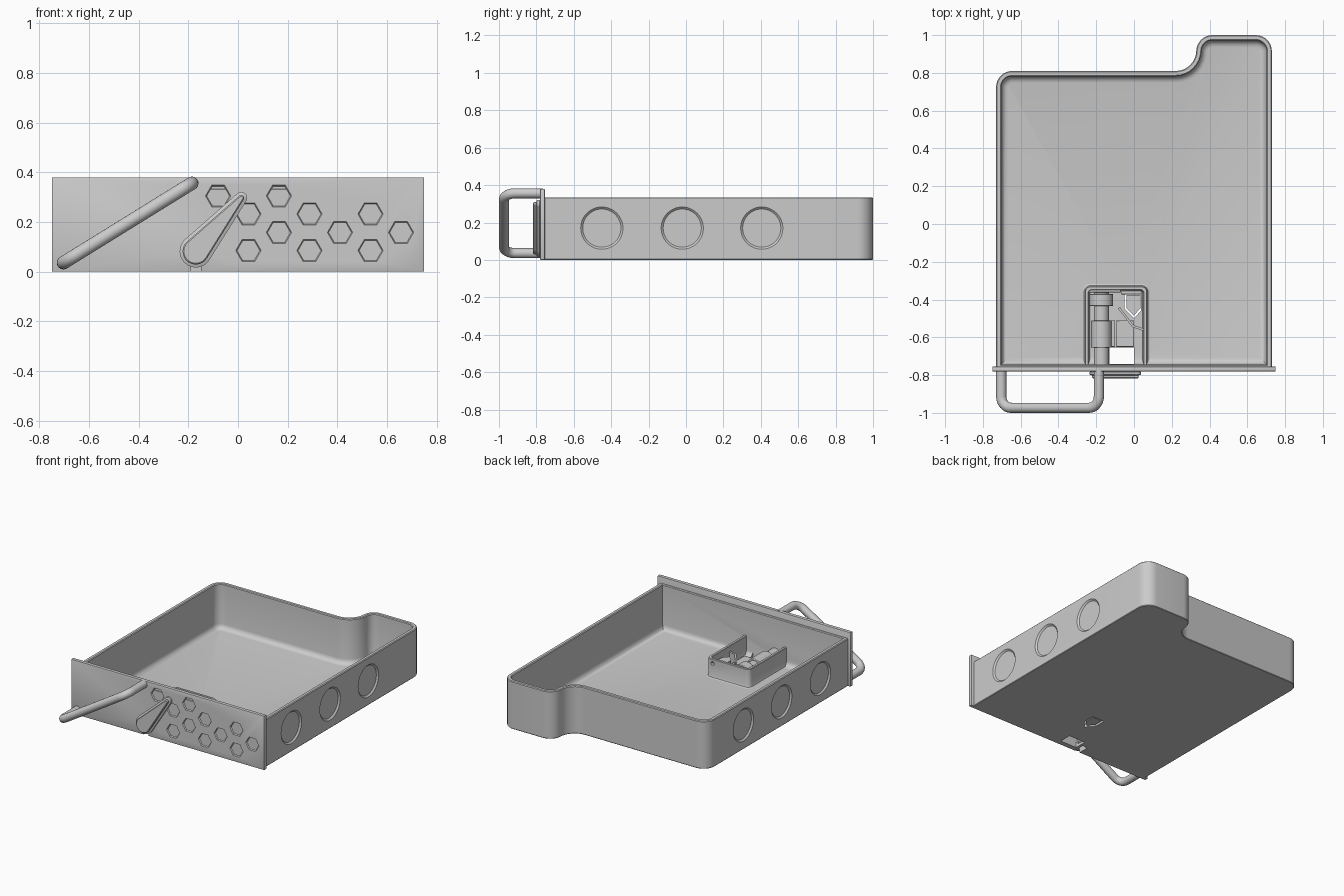
import bpy, bmesh, math
from mathutils import Vector, Matrix

if "Cube" in bpy.data.objects:
    bpy.data.objects.remove(bpy.data.objects["Cube"])


def outline(corners, d=0.0, seg=8):
    """Counter-clockwise corners (x, y, radius), inset by d, with rounded corners."""
    out, n = [], len(corners)
    for i in range(n):
        p0, p, p1 = (Vector(corners[j % n][:2]) for j in (i - 1, i, i + 1))
        r = corners[i][2]
        e0, e1 = (p - p0).normalized(), (p1 - p).normalized()
        n0, n1 = Vector((-e0.y, e0.x)), Vector((-e1.y, e1.x))
        q = p + (n0 + n1) * d / (1 + n0.dot(n1))
        if r == 0:
            out.append(tuple(q))
            continue
        turn = 1 if e0.cross(e1) > 0 else -1
        r -= turn * d
        c = q + (n0 + n1) * turn * r / (1 + n0.dot(n1))
        a0 = math.atan2(*(-turn * n0).yx)
        da = turn * e0.angle(e1)
        for k in range(seg + 1):
            a = a0 + da * k / seg
            out.append((c.x + r * math.cos(a), c.y + r * math.sin(a)))
    return out


def finish(bm, name):
    bmesh.ops.recalc_face_normals(bm, faces=bm.faces[:])
    me = bpy.data.meshes.new(name)
    bm.to_mesh(me)
    bm.free()
    ob = bpy.data.objects.new(name, me)
    bpy.context.collection.objects.link(ob)
    return ob


def loft(name, rings, front=False):
    """Closed solid through rings of (points, level); front=True stacks along y."""
    bm = bmesh.new()
    loops = [[bm.verts.new((a, h, b) if front else (a, b, h)) for a, b in pts]
             for pts, h in rings]
    n = len(loops[0])
    for lo, hi in zip(loops, loops[1:]):
        for i in range(n):
            j = (i + 1) % n
            bm.faces.new((lo[i], lo[j], hi[j], hi[i]))
    bm.faces.new(loops[0][::-1])
    bm.faces.new(loops[-1])
    return finish(bm, name)


def rect(x0, x1, y0, y1):
    return [(x0, y0), (x1, y0), (x1, y1), (x0, y1)]


def box(name, x0, x1, y0, y1, z0, z1, bevel=0.0):
    ob = loft(name, [(rect(x0, x1, y0, y1), z0), (rect(x0, x1, y0, y1), z1)])
    if bevel:
        m = ob.modifiers.new("bevel", 'BEVEL')
        m.width, m.segments = bevel, 2
    return ob


def cones(name, centres, axis, sides, r1, r2, depth):
    """Cylinders or tapered prisms along 'X' or 'Y' as one object."""
    bm = bmesh.new()
    rot = Matrix.Rotation(math.pi / 2, 4, 'Y' if axis == 'X' else 'X')
    for c in centres:
        s = -1 if (axis == 'X' and c[0] < 0) else 1
        flip = Matrix.Diagonal((s, 1, 1, 1))
        # first vertex on the local x axis
        spin = Matrix.Rotation(math.pi / 2, 4, 'Z')
        bmesh.ops.create_cone(bm, cap_ends=True, segments=sides, radius1=r1, radius2=r2,
                              depth=depth, matrix=Matrix.Translation(c) @ flip @ rot @ spin)
    return finish(bm, name)


def apply_cuts(target, *cutters):
    bpy.context.view_layer.objects.active = target
    for c in cutters:
        c.hide_render = True
        m = target.modifiers.new("cut", 'BOOLEAN')
        m.operation, m.object, m.solver = 'DIFFERENCE', c, 'EXACT'
        bpy.ops.object.modifier_apply(modifier=m.name)


# tray with stepped back, rounded rim and floor fillet
TRAY = [(-.73, -.772, 0), (.73, -.772, 0), (.73, 1, .085), (.33, 1, .085),
        (.33, .81, .11), (-.73, .81, .085)]
steps = [(.003, 0), (0, .004), (0, .33), (.005, .335), (.023, .335), (.028, .33), (.028, .055)]
steps += [(.028 + .035 * (1 - math.cos(a)), .055 - .035 * math.sin(a))
          for a in (math.pi / 8 * k for k in range(1, 5))]
tray = loft("tray", [(outline(TRAY, d), z) for d, z in steps])

# front plate
plate = box("front_plate", -.75, .75, -.78, -.755, 0, .38, .003)
bpy.context.view_layer.objects.active = plate
bpy.ops.object.modifier_apply(modifier="bevel")

# round recesses on both sides
discs = cones("side_recess_cutter", [(s * .73, y, .17) for s in (-1, 1) for y in (-.45, -.02, .405)],
              'X', 48, .102, .124, .02)

# hexagon recesses on the plate
HEX = [(-.08, .305), (.165, .305), (.042, .232), (.288, .232), (.534, .232), (.165, .158),
       (.411, .158), (.657, .158), (.042, .085), (.288, .085), (.534, .085)]
hexes = cones("hexagon_cutter", [(x, -.78, z) for x, z in HEX], 'Y', 6, .045, .057, .02)
for v in hexes.data.vertices:  # turn each hexagon so its points face left and right
    cx, cz = min(HEX, key=lambda h: (h[0] - v.co.x) ** 2 + (h[1] - v.co.z) ** 2)
    a = math.atan2(v.co.z - cz, v.co.x - cx)
    r = math.hypot(v.co.x - cx, v.co.z - cz)
    if round(math.degrees(a)) % 60 != 0:
        a += math.pi / 6
    r = .045 if v.co.y > -.78 else .057
    v.co.x, v.co.z = cx + r * math.cos(a), cz + r * math.sin(a)

# latch openings in floor and plate
PIN = [(-.05, -.365, 0), (-.05, -.45, 0), (0, -.5, 0), (.045, -.45, 0), (.045, -.365, 0)]
pin_hole = loft("pin_hole_cutter", [(outline(PIN), -.05), (outline(PIN), .06)])
window = box("window_cutter", -.13, 0, -.742, -.655, -.05, .07)
slot = box("shaft_slot_cutter", -.19, -.15, -.85, -.70, -.05, .08)
apply_cuts(tray, discs, pin_hole, window, slot)
apply_cuts(plate, hexes, slot)

# latch housing: U-shaped wall with a base fillet
U = [(-.26, -.76, 0), (-.24, -.76, 0), (-.24, -.35, .015), (.05, -.35, .015),
     (.05, -.76, 0), (.07, -.76, 0), (.07, -.33, .03), (-.26, -.33, .03)]
housing = loft("latch_housing", [(outline(U, d), z) for d, z in
                                 ((-.013, .01), (-.013, .02), (-.004, .024), (0, .035),
                                  (0, .147), (.003, .15))])
hole = cones("housing_hole_cutter", [(.025, -.34, .12)], 'Y', 24, .013, .013, .08)
apply_cuts(housing, hole)

# locking pin, its spring strip and guides
loft("latch_pin", [(outline(PIN, .011), .004), (outline(PIN, .011), .115)])
STRIP = [(-.075, -.44), (-.002, -.535), (.055, -.555), (.055, -.567), (-.008, -.547), (-.085, -.447)]
loft("spring_strip", [(STRIP, .03), (STRIP, .11)])
box("pin_bridge", -.07, .04, -.372, -.352, .03, .13, .003)
box("latch_block", -.095, 0, -.65, -.51, .015, .06, .004)
box("latch_rib", -.125, -.1, -.65, -.51, .015, .09, .003)

# turning shaft with collar and cam
for name, y0, y1, r in (("latch_shaft", -.785, -.345, .04), ("shaft_collar", -.655, -.51, .054),
                        ("shaft_cam", -.435, -.37, .063)):
    ob = cones(name, [(-.173, (y0 + y1) / 2, .083)], 'Y', 40, r, r, y1 - y0)
    m = ob.modifiers.new("bevel", 'BEVEL')
    m.width, m.segments, m.limit_method = .004, 2, 'ANGLE'
box("shaft_back_bearing", -.24, -.07, -.362, -.345, .015, .14, .003)


# teardrop lever in two layers
def teardrop(inset):
    a_pt, b_pt, ra, rb = Vector((-.17, .082)), Vector((.013, .297)), .065 - inset, .024 - inset
    d = b_pt - a_pt
    a, t = math.atan2(d.y, d.x), math.acos((ra - rb) / d.length)
    pts = []
    for c, r, s, e in ((b_pt, rb, a - t, a + t), (a_pt, ra, a + t, a + 2 * math.pi - t)):
        for k in range(21):
            w = s + (e - s) * k / 20
            pts.append((c.x + r * math.cos(w), c.y + r * math.sin(w)))
    return pts


loft("lever", [(teardrop(i), y) for i, y in
               ((.004, -.78), (0, -.784), (0, -.797), (.012, -.801), (.012, -.812), (.017, -.817))],
     front=True)

# slanted pull handle, swept round tube
A, B = Vector((-.703, 0, .036)), Vector((-.186, 0, .356))
R, along = .06, (B - A).normalized()
path = [A + Vector((0, -.765, 0))]
for base, sgn, order in ((A, 1, range(9)), (B, -1, range(8, -1, -1))):
    for k in order:
        w = math.pi / 2 * k / 8
        path.append(base + along * sgn * R * (1 - math.cos(w))
                    + Vector((0, -.973 + R - R * math.sin(w), 0)))
path.append(B + Vector((0, -.765, 0)))
cu = bpy.data.curves.new("pull_handle", 'CURVE')
cu.dimensions, cu.bevel_depth, cu.bevel_resolution, cu.use_fill_caps = '3D', .027, 6, True
sp = cu.splines.new('POLY')
sp.points.add(len(path) - 1)
for pt, co in zip(sp.points, path):
    pt.co = (*co, 1)
handle = bpy.data.objects.new("pull_handle", cu)
bpy.context.collection.objects.link(handle)
bpy.ops.object.select_all(action='DESELECT')
handle.select_set(True)
bpy.context.view_layer.objects.active = handle
bpy.ops.object.convert(target='MESH')

# remove used cutters, shade everything
for ob in list(bpy.data.objects):
    if ob.name.endswith("_cutter"):
        bpy.data.objects.remove(ob)
bpy.ops.object.select_all(action='SELECT')
bpy.ops.object.shade_smooth_by_angle(angle=math.radians(32))
